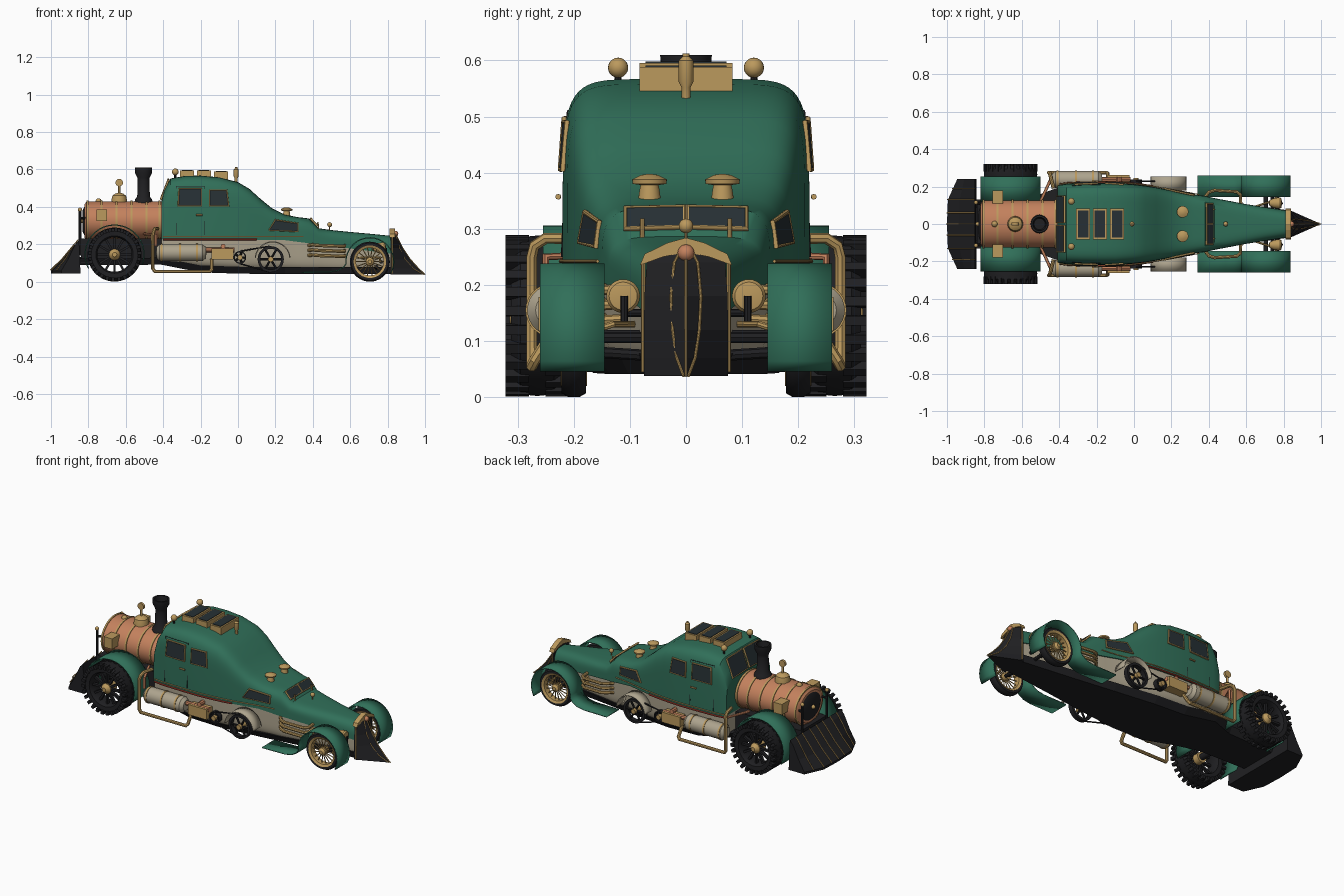
import bpy, bmesh
from math import sin, cos, pi, radians
from mathutils import Matrix, Vector

if "Cube" in bpy.data.objects:
    bpy.data.objects.remove(bpy.data.objects["Cube"])

def mat(n, c):
    m = bpy.data.materials.new(n); m.diffuse_color = (*c, 1); return m
GREEN = mat("green_paint", (.03, .16, .10)); GOLD = mat("brass", (.5, .32, .11))
COPPER = mat("copper", (.55, .22, .11)); CREAM = mat("cream", (.42, .37, .27))
BLACK = mat("black_iron", (.014, .014, .016)); GLASS = mat("dark_glass", (.02, .03, .035)); RED = mat("red_stripe", (.4, .05, .03))

def add(name, bm, m, smooth=True, solid=0):
    bmesh.ops.remove_doubles(bm, verts=bm.verts, dist=1e-5)
    bmesh.ops.recalc_face_normals(bm, faces=bm.faces)
    me = bpy.data.meshes.new(name); bm.to_mesh(me); bm.free()
    o = bpy.data.objects.new(name, me); bpy.context.collection.objects.link(o)
    me.materials.append(m)
    bpy.ops.object.select_all(action='DESELECT')
    o.select_set(True); bpy.context.view_layer.objects.active = o
    if smooth: bpy.ops.object.shade_smooth_by_angle(angle=radians(35))
    if solid:
        s = o.modifiers.new("thick", 'SOLIDIFY'); s.thickness = solid; s.offset = 0
    return o

def loft(name, rings, m, closed=True, smooth=True, solid=0):
    bm = bmesh.new(); R = [[bm.verts.new(p) for p in r] for r in rings]; n = len(R[0])
    for a, b in zip(R, R[1:]):
        for i in range(n if closed else n - 1):
            bm.faces.new((a[i], a[(i + 1) % n], b[(i + 1) % n], b[i]))
    if closed: bm.faces.new(R[0]); bm.faces.new(R[-1])
    return add(name, bm, m, smooth, solid)

AX = {'Z': Matrix(), 'Y': Matrix.Rotation(-pi / 2, 4, 'X'), 'X': Matrix.Rotation(pi / 2, 4, 'Y')}
def lathe(name, prof, loc, m, axis='Z', seg=28, loop=False, sc=1):
    # profile of (radius, height) spun round an axis; loop closes it into a ring
    M = Matrix.Translation(loc) @ Matrix.Diagonal((1, sc, 1, 1)) @ AX[axis]
    rings = [[M @ Vector((r * cos(2*pi*i/seg), r * sin(2*pi*i/seg), h)) for i in range(seg)] for r, h in prof]
    if not loop: return loft(name, rings, m)
    return loft(name, list(zip(*(rings + [rings[0]])))[:] + [tuple(r[0] for r in rings + [rings[0]])], m, closed=False)

def boxes(name, items, m):
    bm = bmesh.new()
    for M, size in items: bmesh.ops.create_cube(bm, size=1, matrix=M @ Matrix.Diagonal((*size, 1)))
    return add(name, bm, m, False)
def box(name, loc, size, m): return boxes(name, [(Matrix.Translation(loc), size)], m)

def tube(name, paths, r, m, cyclic=False):
    cu = bpy.data.curves.new(name, 'CURVE'); cu.dimensions = '3D'
    cu.bevel_depth = r; cu.bevel_resolution = 2; cu.use_fill_caps = True
    for pts in paths:
        sp = cu.splines.new('POLY'); sp.points.add(len(pts) - 1); sp.use_cyclic_u = cyclic
        for p, q in zip(sp.points, pts): p.co = (*q, 1)
    o = bpy.data.objects.new(name, cu); bpy.context.collection.objects.link(o); cu.materials.append(m)
    bpy.ops.object.select_all(action='DESELECT'); o.select_set(True); bpy.context.view_layer.objects.active = o
    bpy.ops.object.convert(target='MESH'); bpy.ops.object.shade_smooth_by_angle(angle=radians(40))
def ball(name, loc, r, m, sc=1):
    return lathe(name, [(r * sin(pi*i/10), -r * cos(pi*i/10)) for i in range(11)], loc, m, seg=20)

def window(name, pts, m=GLASS):
    bm = bmesh.new(); bm.faces.new([bm.verts.new(p) for p in pts]); add(name, bm, m, False, .006)
    tube(name + "_frame", [pts], .005, GOLD, True)

def lerp(tab, x, k=1):
    for a, b in zip(tab, tab[1:]):
        if x <= b[0]: return a[k] + (b[k] - a[k]) * max(0, (x - a[0]) / (b[0] - a[0]))
    return tab[-1][k]

# Body shell: stations of (x, half width, roof height)
BODY = [(-.41,.205,.43), (-.395,.21,.49), (-.36,.215,.552), (-.28,.218,.566), (-.2,.22,.567), (-.1,.22,.558), (0,.212,.532),
        (.06,.205,.497), (.12,.195,.443), (.18,.183,.394), (.25,.168,.358), (.32,.157,.345), (.38,.15,.338), (.43,.138,.286),
        (.5,.125,.276), (.6,.106,.266), (.7,.09,.257), (.82,.072,.245)]
BASE = [(-.41, .225), (.25, .222), (.82, .15)]
FLOOR = [(-.45, .11), (-.2, .066), (0, .055), (.82, .055)]
def power(x): return 7 - 4 * min(1, max(0, x / .82))
def sect(x, w, z0, z1, n, k=28):
    e = 2 / n; q = [(cos(pi*i/k), max(0, sin(pi*i/k))) for i in range(k + 1)]
    return [(x, w * (1 if c > 0 else -1) * abs(c)**e, z0 + (z1 - z0) * s**e) for c, s in q]
def side_y(x, z):
    b = lerp(BASE, x); t = lerp(BODY, x, 2); n = power(x); u = min(.99, max(0, (z - b) / (t - b)))
    return lerp(BODY, x) * (1 - u**n)**(1 / n)
loft("body_shell", [sect(x, w, lerp(BASE, x), t, power(x)) for x, w, t in BODY], GREEN)
loft("lower_body", [sect(x, w - .006, lerp(BASE, x) + .01, lerp(FLOOR, x), 6) for x, w, t in BODY], CREAM)
loft("floor_pan", [[(x, y * w, z + d) for y, d in ((-1, .025), (-.85, -.012), (.85, -.012), (1, .025))] for x, w, z in
     [(-.85,.13,.10), (-.55,.14,.10), (-.42,.19,.105), (-.2,.2,.062), (0,.195,.055), (.25,.16,.053), (.5,.12,.053), (.83,.072,.053)]], BLACK, smooth=False)
box("rear_chassis", (-.62, 0, .165), (.44, .24, .13), BLACK)

# Windows front and rear, roof lights
for s in (1, -1):
    window("windshield", [(.388, s*.003, .339), (.388, s*.108, .337), (.422, s*.108, .300), (.422, s*.003, .303)])
    window("rear_window", [(-.412, s*.008, .445), (-.412, s*.15, .44), (-.372, s*.15, .543), (-.372, s*.008, .548)])
for i, x in enumerate((-.272, -.182, -.09)):
    z = (.58, .58, .573)[i]
    box("roof_light", (x, 0, z - .015), (.074, .166, .06), GOLD)
    box("roof_glass", (x, 0, z + .016), (.056, .145, .004), GLASS)
lathe("whistle", [(0,0), (.008,0), (.008,.03), (.013,.04), (.013,.078), (.006,.085), (.006,.09), (0,.09)], (-.01, 0, .522), GOLD)

# Boiler with bands, dark end door, stack and dome
BC = (-.82, 0, .325)
lathe("boiler", [(0,0), (.09,0), (.105,.012), (.105,.43), (0,.43)], BC, COPPER, 'X', 40, sc=1.2)
for x in (.015, .09, .17, .25, .33, .4):
    lathe("boiler_band", [(.1,x-.005), (.109,x-.005), (.109,x+.005), (.1,x+.005)], BC, GOLD, 'X', 40, sc=1.2)
lathe("boiler_door", [(0,-.012), (.06,-.01), (.078,0), (.078,.01), (0,.01)], BC, BLACK, 'X', sc=1.2)
ball("door_knob", (-.836, 0, .325), .012, GOLD)
lathe("smokestack", [(0,0), (.05,0), (.045,.02), (.034,.035), (.031,.12), (.032,.135), (.045,.16), (.046,.19), (.036,.19), (.03,.15), (0,.15)], (-.505, 0, .42), BLACK)
lathe("steam_dome", [(0,0), (.042,0), (.04,.02), (.036,.035), (.02,.047), (.006,.05), (.006,.09), (0,.09)], (-.635, 0, .425), GOLD)
lathe("pressure_gauge", [(0,-.007), (.02,-.007), (.02,.007), (0,.007)], (-.635, 0, .53), GOLD, 'Y')
ball("boiler_cap", (-.745, 0, .43), .016, GOLD)

# Rear plough with ribs
PL = [(-.24, -.945), (-.13, -.995), (0, -1), (.13, -.995), (.24, -.945)]
def plough(y, t): return [(-.85,y,.222), (-.87,y,.2), (-.5*.87+t*.5,y,.122), (t,y,.058), (t,y,.045), (-.842,y,.045)]
loft("rear_plough", [plough(y, t) for y, t in PL], BLACK, smooth=False)
tube("plough_ribs", [[(a-.003, y, c+.003) for a, y, c in plough(y, lerp(PL, y))[:4]] for y in (-.19, -.13, -.06, 0, .06, .13, .19)], .003, GOLD)

# Front prow with brass trim
PR = [(.268,.838,.03), (.24,.85,.07), (.18,.88,.074), (.12,.92,.075), (.07,.965,.075), (.038,1.0,.075)]
loft("front_prow", [[(.815,-w,z), (.83,-w,z), (xf,0,z), (.83,w,z), (.815,w,z)] for z, xf, w in PR], BLACK, smooth=False)
tube("prow_trim", [[(xf + (.83-xf)*f + .002, s*w*f, z) for (z, xf, w), f in zip(PR, (.2,.3,.36,.32,.22,.06))] for s in (1, -1)]
     + [[(xf + .001, 0, z) for z, xf, w in PR]], .0028, GOLD)
loft("prow_crown", [[(x, .082*y, z) for y, z in ((-1,.235), (-.9,.255), (-.4,.275), (0,.284), (.4,.275), (.9,.255), (1,.235), (.5,.25), (0,.258), (-.5,.25))] for x in (.81, .84)], GOLD, smooth=False)
tube("prow_edge", [[(.826, s*.076, z) for z in (.045, .24)] for s in (1, -1)], .004, GOLD)
ball("nose_ball", (.842, 0, .257), .015, COPPER)
tube("hood_mascot_stem", [[(.49, 0, .27), (.49, 0, .3)]], .003, GOLD)
ball("hood_mascot", (.49, 0, .305), .013, GOLD)
# Axles
lathe("rear_axle", [(0,-.26), (.018,-.26), (.018,.26), (0,.26)], (-.66, 0, .145), BLACK, 'Y')
lathe("front_axle", [(0,-.2), (.012,-.2), (.012,.2), (0,.2)], (.705, 0, .108), BLACK, 'Y')

for s in (1, -1):
    # Side glass, door, stripes
    def P(pts, o=.004): return [(x, s*(side_y(x, z) + o), z) for x, z in pts]
    window("door_window", P([(-.32,.405), (-.195,.405), (-.195,.497), (-.315,.497)]))
    window("cab_window", P([(-.152,.405), (-.05,.405), (-.06,.49), (-.152,.49)]))
    window("low_window", P([(.165,.275), (.32,.268), (.32,.312), (.2,.33)]))
    tube("door_seam", [P([(-.33,.25), (-.33,.51), (-.18,.51), (-.18,.25)], .001)], .002, BLACK)
    tube("door_handle", [P([(-.225,.357), (-.19,.357)], .008)], .005, GOLD)
    xs = [-.4 + .05*i for i in range(16)]
    tube("brass_line", [P([(x, .242) for x in xs])], .003, GOLD)
    tube("red_line", [P([(x, .226) for x in xs[:11]])], .005, RED)

    # Rear wheels
    W = (-.66, s*.265, .145)
    lathe("rear_tyre", [(.1,-.045), (.125,-.047), (.14,-.03), (.143,0), (.14,.03), (.125,.047), (.1,.045), (.092,.03), (.092,-.03)], W, BLACK, 'Y', 36, True)
    boxes("rear_treads", [(Matrix.Translation(W) @ Matrix.Rotation(2*pi*(i + .25*k)/26, 4, 'Y') @ Matrix.Translation((.133, k*.036, 0)), (.022, .042, .017)) for i in range(26) for k in (1, -1)], BLACK)
    boxes("rear_spokes", [(Matrix.Translation(W) @ Matrix.Rotation(2*pi*i/12, 4, 'Y') @ Matrix.Translation((.058, s*.015, 0)), (.085, .018, .012)) for i in range(12)], BLACK)
    lathe("rear_hub", [(0,-.03*s), (.03,-.03*s), (.03,.03*s), (.022,.04*s), (.012,.05*s), (0,.05*s)], W, GOLD, 'Y')
    # Front wheels
    F = (.705, s*.2, .107)
    lathe("front_tyre", [(.085,-.022), (.1,-.022), (.107,-.01), (.107,.01), (.1,.022), (.085,.022), (.08,.01), (.08,-.01)], F, BLACK, 'Y', 36, True)
    lathe("front_rim", [(.074,-.018), (.087,-.024), (.087,.024), (.074,.018)], F, GOLD, 'Y', 36, True)
    tube("front_spokes", [[(F[0], F[1] + s*.012, F[2]), (F[0] + .077*cos(pi*i/9), F[1], F[2] + .077*sin(pi*i/9))] for i in range(18)], .0028, GOLD)
    lathe("front_hub", [(0,-.02*s), (.022,-.02*s), (.022,.02*s), (.01,.03*s), (0,.03*s)], F, GOLD, 'Y')

    # Fenders and flywheel arch
    def fender(name, path, y0, y1, m): loft(name, [[(x, s*y0, z), (x, s*y1, z)] for x, z in path], m, False, True, .006)
    def arc(cx, cz, r, a, b, k=24): return [(cx + r*cos(radians(a + (b-a)*i/k)), cz + r*sin(radians(a + (b-a)*i/k))) for i in range(k + 1)]
    fender("front_fender", arc(.705, .107, .128, -28, 185) + [(.565,.078), (.535,.06), (.49,.052), (.34,.05)], .145, .26, GREEN)
    fender("rear_fender", arc(-.66, .145, .158, -20, 208), .12, .255, GREEN)
    fender("flywheel_arch", arc(.185, .12, .093, 5, 175), .18, .255, CREAM)

    # Flywheel, pulley and belt
    for nm, x, z, r, k in (("flywheel", .175, .12, .07, 6), ("pulley", .01, .13, .034, 5)):
        c = (x, s*.225, z)
        lathe(nm, [(r*.8,-.014), (r,-.014), (r,.014), (r*.8,.014)], c, BLACK, 'Y', 32, True)
        tube(nm + "_spokes", [[c, (x + r*.85*cos(2*pi*i/k), s*.225, z + r*.85*sin(2*pi*i/k))] for i in range(k)], .006, BLACK)
        lathe(nm + "_hub", [(0,-.05), (.014,-.05), (.014,.022), (0,.022)] if s > 0 else [(0,-.022), (.014,-.022), (.014,.05), (0,.05)], c, GOLD, 'Y')
    tube("drive_belt", [[(.012, s*.228, .163), (.17, s*.228, .19)], [(.008, s*.228, .097), (.17, s*.228, .052)]], .004, BLACK)

    # Steam tank, valve box and pipework
    T = (-.44, s*.238, .155)
    lathe("steam_tank", [(0,0), (.03,.004), (.045,.02), (.045,.25), (.03,.268), (0,.272)], T, CREAM, 'X')
    for x in (.03, .13, .22): lathe("tank_band", [(.044,x-.005), (.048,x-.005), (.048,x+.005), (.044,x+.005)], T, GOLD, 'X')
    box("valve_box", (-.083, s*.235, .148), (.12, .055, .06), GOLD)
    tube("valve_pipes", [[(-.17, s*.238, .17), (-.02, s*.238, .17)], [(-.08, s*.21, .19), (-.08, s*.25, .19)]], .013, COPPER)
    tube("steam_pipe", [[(-.43, s*.19, .283), (-.445, s*.25, .283), (-.45, s*.27, .27), (-.455, s*.275, .25), (-.455, s*.275, .07),
          (-.445, s*.275, .055), (-.15, s*.275, .055), (-.14, s*.27, .065), (-.14, s*.235, .12)]], .01, GOLD)
    tube("feed_pipe", [[(-.5, s*.12, .255), (-.44, s*.25, .25), (-.44, s*.25, .19)]], .008, COPPER)
    tube("exhaust_pipes", [[(.37, s*.13, z), (.4, s*.17, z + .003), (.43, s*.18, z), (.55, s*.172, z - .004), (.57, s*.155, z - .004), (.57, s*.1, z)] for z in (.14, .167, .194)], .009, GOLD)
    box("boiler_valve", (-.728, s*.145, .355), (.055, .07, .062), GOLD)

    # Lamps, vents, posts and steering parts
    ball("roof_lamp", (-.335, s*.121, .587), .018, GOLD)
    tube("roof_lamp_post", [[(-.335, s*.121, .545), (-.335, s*.121, .575)]], .006, BLACK)
    lathe("roof_vent", [(0,0), (.022,0), (.018,.03), (.016,.04), (.03,.042), (.031,.05), (.015,.058), (0,.06)], (.26, s*.065, .338), GOLD)
    lathe("headlamp", [(0,-.05), (.015,-.045), (.027,-.02), (.03,.01), (.025,.018), (0,.022)], (.77, s*.112, .18), GOLD, 'X')
    tube("headlamp_bracket", [[(.79, s*.11, .135), (.79, s*.11, .18)], [(.77, s*.06, .15), (.77, s*.11, .15)]], .007, BLACK)
    tube("track_rod", [[(.765, s*.05, .106), (.765, s*.15, .106)], [(.74, s*.08, .075), (.74, s*.16, .08)]], .01, BLACK)
    tube("front_spring", [[(.64, s*.09, .13), (.76, s*.13, .13), (.76, s*.2, .107)]], .006, GOLD)
    tube("wiper_post", [[(.43, s*.078, .28), (.427, s*.078, .318)]], .004, GOLD)
    tube("rear_post", [[(-.845, s*.115, .14), (-.845, s*.115, .38)], [(-.845, s*.115, .34), (-.8, s*.1, .34)]], .007, BLACK)
    ball("rear_post_lamp", (-.845, s*.115, .385), .011, GOLD)
    tube("plough_arm", [[(-.85, s*.1, .12), (-.7, s*.1, .14)]], .012, BLACK)

for m in bpy.data.materials:
    if m.users and not m.is_grease_pencil:
        m.use_nodes = True
        m.node_tree.nodes["Principled BSDF"].inputs["Base Color"].default_value = m.diffuse_color
